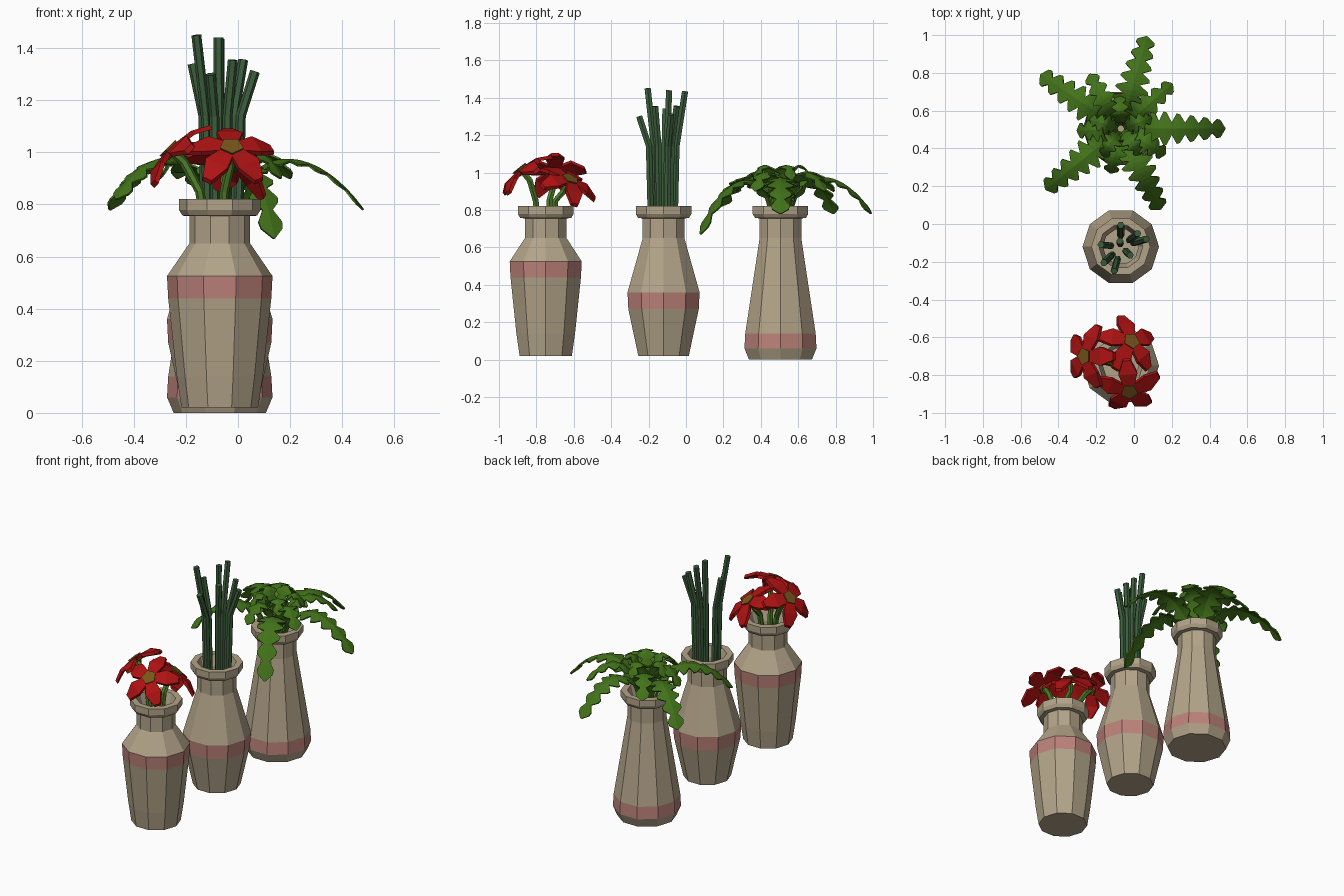
import bpy, bmesh, math
from mathutils import Vector

if "Cube" in bpy.data.objects:
    bpy.data.objects.remove(bpy.data.objects["Cube"])

def material(name, rgb):
    m = bpy.data.materials.new(name)
    m.diffuse_color = (*rgb, 1)
    m.use_nodes = True
    m.node_tree.nodes["Principled BSDF"].inputs["Base Color"].default_value = m.diffuse_color
    return m

CLAY = material("clay", (0.45, 0.37, 0.25))
BAND = material("pink_band", (0.50, 0.22, 0.19))
RED = material("petal_red", (0.42, 0.006, 0.006))
BROWN = material("flower_heart", (0.19, 0.09, 0.01))
DARK = material("reed_green", (0.045, 0.11, 0.045))
GREEN = material("stem_green", (0.07, 0.19, 0.02))
FERN = material("fern_green", (0.055, 0.17, 0.01))

def finish(name, bm, mats, recalc=True):
    if recalc:
        bmesh.ops.recalc_face_normals(bm, faces=bm.faces)
    me = bpy.data.meshes.new(name)
    bm.to_mesh(me)
    bm.free()
    for m in mats:
        me.materials.append(m)
    ob = bpy.data.objects.new(name, me)
    bpy.context.collection.objects.link(ob)
    return ob

def bridge(bm, a, b, mat=0):
    n = len(a)
    for i in range(n):
        f = bm.faces.new((a[i], a[(i + 1) % n], b[(i + 1) % n], b[i]))
        f.material_index = mat

# Ten-sided vase turned from a body profile plus a shared neck and rim
def vase(name, y, body, band):
    neck = [(.117, .65), (.117, .755), (.143, .757), (.156, .778), (.156, .82),
            (.117, .82), (.095, .75), (.095, .62)]
    bm = bmesh.new()
    rings = [[bm.verts.new((CX + r * math.cos(i * math.pi / 5),
                            y + r * math.sin(i * math.pi / 5), z))
              for i in range(10)] for r, z in body + neck]
    for i in range(len(rings) - 1):
        bridge(bm, rings[i], rings[i + 1], int(i == band))
    bm.faces.new(rings[0])
    bm.faces.new(rings[-1])
    finish(name, bm, [CLAY, BAND])

# Straight-sided tube along a path
def tube(bm, pts, r, sides):
    pts = [Vector(p) for p in pts]
    rings = []
    for i, p in enumerate(pts):
        t = (pts[min(i + 1, len(pts) - 1)] - pts[max(i - 1, 0)]).normalized()
        u = (Vector((1, 0, 0)) - t * t.x).normalized()
        v = t.cross(u)
        rings.append([bm.verts.new(p + r * (u * math.cos(a) + v * math.sin(a)))
                      for a in (2 * math.pi * k / sides for k in range(sides))])
    for a, b in zip(rings, rings[1:]):
        bridge(bm, a, b)
    bm.faces.new(rings[0])
    bm.faces.new(rings[-1])

CX = -0.07
Y1, Y2, Y3 = -0.75, -0.12, 0.505
vase("flower_vase", Y1, [(.147, .02), (.165, .14), (.198, .44), (.2025, .525)], 2)
vase("reed_vase", Y2, [(.142, .02), (.198, .27), (.2025, .36)], 1)
vase("fern_vase", Y3, [(.177, 0), (.2025, .06), (.198, .14)], 1)

# Bundle of bare reeds
bm = bmesh.new()
for x, y, z in [(-.16, -.205, 1.45), (-.07, -.005, 1.435), (-.175, -.11, 1.34),
                (-.02, -.165, 1.355), (.02, -.05, 1.355), (.065, -.08, 1.31),
                (-.105, -.25, 1.30), (-.075, -.09, 1.44)]:
    dx, dy = x - CX, y - Y2
    tube(bm, [(CX + dx * .5, Y2 + dy * .5, .63), (CX + dx * .6, Y2 + dy * .6, 1.14),
              (x, y, z)], .019, 6)
finish("reeds", bm, [DARK])

# Five-petalled flower, petals swept slightly back from the heart
def flower(name, centre, normal, up):
    c, n = Vector(centre), Vector(normal).normalized()
    u = Vector(up)
    u = (u - n * u.dot(n)).normalized()
    v = n.cross(u)
    bm = bmesh.new()
    heart, base = [], []
    for k in range(5):
        a = 2 * math.pi * k / 5
        d, s = u * math.cos(a) + v * math.sin(a), v * math.cos(a) - u * math.sin(a)
        outline = [(.03, .028, 0), (.105, .05, -.01), (.17, .02, -.045)]
        sides = []
        for drop in (0, -.02):
            left = [bm.verts.new(c + d * r + s * w + n * (h + drop)) for r, w, h in outline]
            right = [bm.verts.new(c + d * r - s * w + n * (h + drop)) for r, w, h in outline]
            for i in range(2):
                bm.faces.new((left[i], left[i + 1], right[i + 1], right[i]))
            sides.append(left + right[::-1])
        bridge(bm, sides[0], sides[1])
        e = d * math.cos(math.pi / 5) + s * math.sin(math.pi / 5)
        heart.append(bm.verts.new(c + e * .048 + n * .008))
        base.append(bm.verts.new(c + e * .035 - n * .03))
    bridge(bm, heart, base, 1)
    bm.faces.new(heart).material_index = 1
    bm.faces.new(base).material_index = 1
    finish(name, bm, [RED, BROWN])
    # bent stem from the vase to the back of the flower
    end = c - n * .02
    root = Vector((CX + (c.x - CX) * .2, Y1 + (c.y - Y1) * .2, .63))
    mid = Vector((CX + (c.x - CX) * .4, Y1 + (c.y - Y1) * .4, .85))
    bm = bmesh.new()
    tube(bm, [root, mid, end - n * .06, end], .018, 6)
    finish(name + "_stem", bm, [GREEN])

flower("front_flower", (-.025, -.885, 1.02), (.05, -.62, .78), (0, 0, 1))
flower("left_flower", (-.262, -.70, 1.015), (-.71, 0, .71), (0, 0, 1))
flower("back_flower", (-.015, -.62, .965), (.42, .42, .80), (0, 1, 0))

# Arching fern frond with lobed edges, lightly folded along its midrib
def frond(bm, angle, reach, tip_z, peak, width, lobes):
    a = math.radians(angle)
    out, side = Vector((math.cos(a), math.sin(a), 0)), Vector((-math.sin(a), math.cos(a), 0))
    ctrl = [(.02, .68), (reach * .15, peak), (reach * .65, peak), (reach, tip_z)]
    stations = [(0, .012)]
    for k in range(lobes):
        for f, w in ((0, .4), (.38, 1), (.62, .95)):
            q = (k + f) / lobes
            stations.append((.22 + .78 * q, width * w * (1 - .62 * q) * min(1, .5 + 2 * q)))
    stations.append((1, .004))
    prev = None
    for t, w in stations:
        b = [(1 - t) ** 3, 3 * t * (1 - t) ** 2, 3 * t * t * (1 - t), t ** 3]
        r = sum(x * p[0] for x, p in zip(b, ctrl))
        z = sum(x * p[1] for x, p in zip(b, ctrl))
        p = Vector((CX, Y3, z)) + out * r
        drop = Vector((0, 0, w * .22))
        row = [bm.verts.new(q) for q in (p + side * w - drop, p, p - side * w - drop)]
        if prev:
            for i in range(2):
                bm.faces.new((prev[i + 1], row[i + 1], row[i], prev[i]))
        prev = row

bm = bmesh.new()
for ang, reach, z in [(0, .55, .78), (74, .505, .78), (146, .51, .78),
                      (219, .51, .82), (296, .475, .67)]:
    frond(bm, ang, reach, z, 1.05, .115, 7)
for ang, reach in [(41, .36), (120, .33), (183, .23), (257, .24), (330, .27)]:
    frond(bm, ang, reach, .90, 1.06, .09, 5)
for k in range(5):
    frond(bm, 20 + 72 * k, .17, .96, 1.09, .07, 4)
fern = finish("fern_fronds", bm, [FERN], recalc=False)
thick = fern.modifiers.new("thickness", 'SOLIDIFY')
thick.thickness = .008
thick.offset = 0
